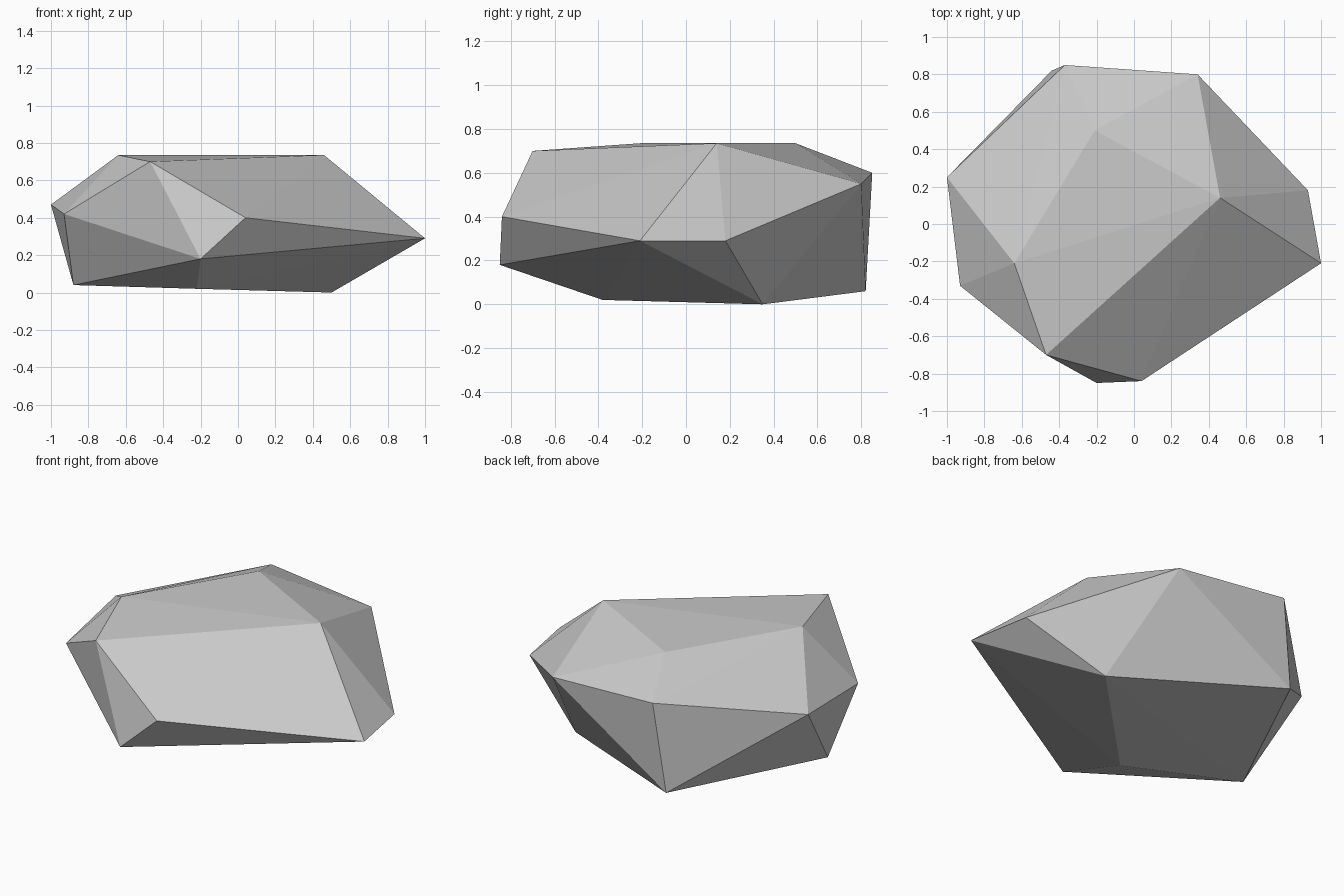
import bpy
import bmesh

default_cube = bpy.data.objects.get("Cube")
if default_cube:
    bpy.data.objects.remove(default_cube, do_unlink=True)


def flat_material(name, rgb):
    mat = bpy.data.materials.new(name)
    mat.use_nodes = True
    colour = (*rgb, 1.0)
    mat.diffuse_color = colour
    mat.node_tree.nodes["Principled BSDF"].inputs["Base Color"].default_value = colour
    return mat


# Corners of the boulder, from the ground up
base = [(0.50, 0.35, 0.0), (-0.22, -0.38, 0.02), (-0.88, -0.11, 0.04), (-0.44, 0.82, 0.06)]
waist = [(-0.20, -0.85, 0.18), (1.00, -0.21, 0.29), (0.93, 0.18, 0.29),
         (0.04, -0.84, 0.40), (-0.93, -0.33, 0.42), (-1.00, 0.25, 0.47)]
shoulder = [(0.34, 0.80, 0.55), (-0.37, 0.85, 0.60)]
crown = [(-0.47, -0.70, 0.70), (-0.64, -0.21, 0.735), (-0.21, 0.50, 0.735), (0.46, 0.14, 0.735)]

# Wrap the corners in a faceted convex shell
bm = bmesh.new()
for corner in base + waist + shoulder + crown:
    bm.verts.new(corner)
bmesh.ops.convex_hull(bm, input=bm.verts[:])
bmesh.ops.recalc_face_normals(bm, faces=bm.faces[:])
for face in bm.faces:
    face.smooth = False

mesh = bpy.data.meshes.new("boulder")
bm.to_mesh(mesh)
bm.free()

# Stone
boulder = bpy.data.objects.new("boulder", mesh)
bpy.context.collection.objects.link(boulder)
mesh.materials.append(flat_material("stone grey", (0.6, 0.6, 0.6)))
